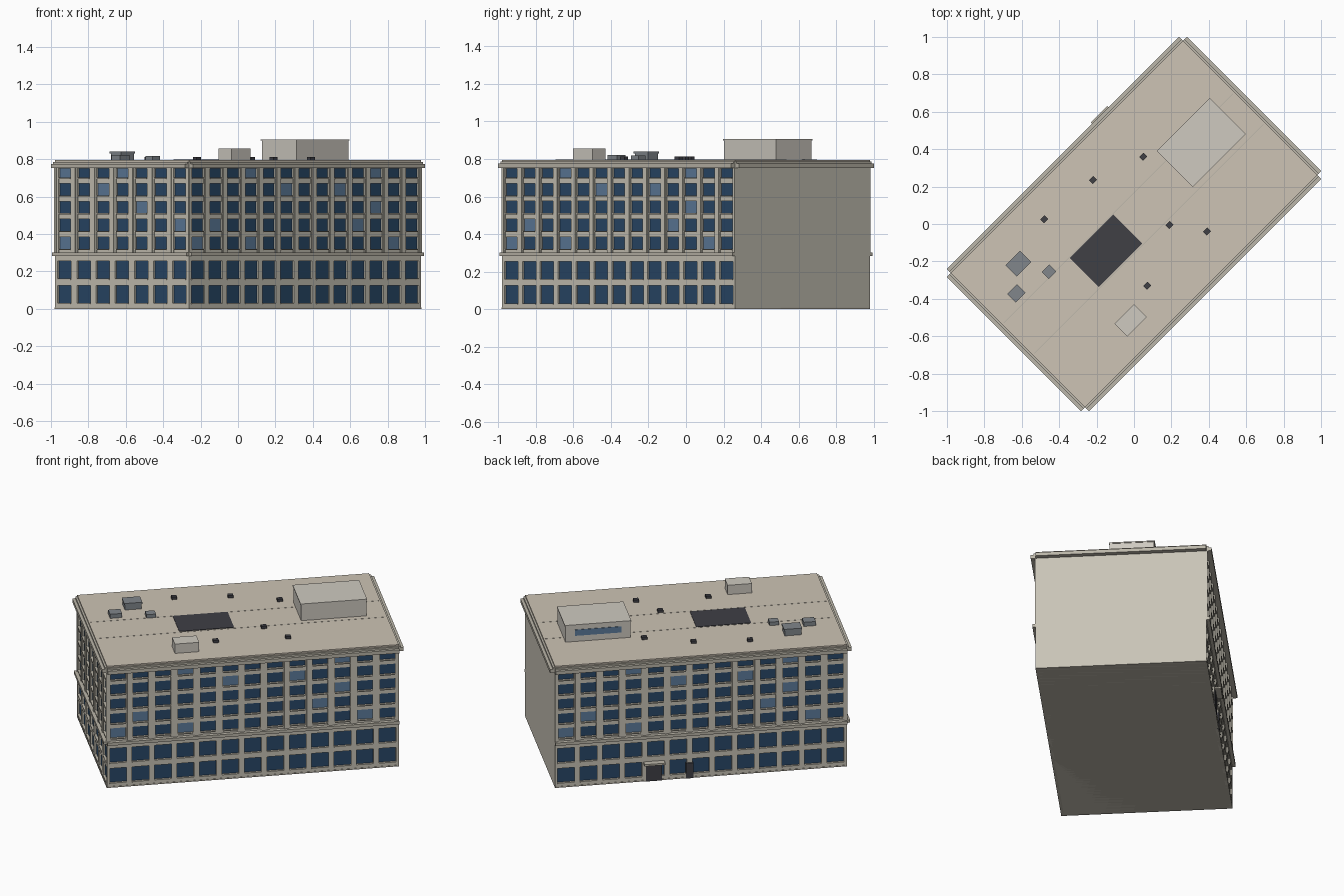
import bpy, bmesh
from math import radians
from mathutils import Matrix, Vector

if "Cube" in bpy.data.objects:
    bpy.data.objects.remove(bpy.data.objects["Cube"])

L, W, H = 1.755, 1.015, 0.795        # body length, width, height
REC = 0.015                          # window recess
TURN = Matrix.Rotation(radians(45), 4, 'Z')


def mat(name, r, g, b):
    m = bpy.data.materials.new(name)
    m.diffuse_color = (r, g, b, 1)
    m.use_nodes = True
    m.node_tree.nodes["Principled BSDF"].inputs["Base Color"].default_value = m.diffuse_color
    return m


STONE = mat("stone", 0.58, 0.55, 0.47)
TRIM = mat("trim", 0.50, 0.47, 0.40)
ROOF = mat("roof", 0.61, 0.55, 0.46)
PALE = mat("pale", 0.62, 0.59, 0.53)
GLASS = mat("dark_glass", 0.022, 0.065, 0.14)
LIGHT = mat("light_glass", 0.11, 0.20, 0.33)
METAL = mat("metal", 0.22, 0.24, 0.26)
DARK = mat("dark", 0.05, 0.05, 0.06)


def boxes(name, material, items, frame=Matrix()):
    """One object from boxes given as (x0, x1, y0, y1, z0, z1) in a local frame."""
    bm = bmesh.new()
    for x0, x1, y0, y1, z0, z1 in items:
        m = (TURN @ frame
             @ Matrix.Translation(((x0 + x1) / 2, (y0 + y1) / 2, (z0 + z1) / 2))
             @ Matrix.Diagonal((x1 - x0, y1 - y0, z1 - z0, 1)))
        bmesh.ops.create_cube(bm, size=1, matrix=m)
    me = bpy.data.meshes.new(name)
    bm.to_mesh(me)
    bm.free()
    me.materials.append(material)
    ob = bpy.data.objects.new(name, me)
    bpy.context.collection.objects.link(ob)
    return ob


def side_frame(angle, depth, length):
    """x runs left to right along a side, -y points outward, origin at its left corner."""
    return (Matrix.Rotation(radians(angle), 4, 'Z')
            @ Matrix.Translation((-length / 2, -depth / 2, 0)))


LOWER = [(0.03, 0.125), (0.16, 0.255)]
UPPER = [(0.32, 0.385), (0.415, 0.48), (0.51, 0.575), (0.605, 0.67), (0.70, 0.75)]


def facade(name, frame, length, cols, lit):
    step = length / cols
    piers, spandrels, sills, dark, light, pilasters = [], [], [], [], [], []
    for rows, width, zlo, zhi in ((LOWER, 0.102, 0, 0.29), (UPPER, 0.092, 0.29, 0.755)):
        # piers between window columns
        edge = (step - width) / 2
        for i in range(cols + 1):
            a, b = max(0, i * step - edge), min(length, i * step + edge)
            piers.append((a, b, 0, REC + 0.002, zlo, zhi))
            if rows is UPPER:
                pilasters.append((max(0, i * step - 0.014), min(length, i * step + 0.014),
                                  -0.005, 0.002, zlo, zhi))
        # horizontal bands above and below the windows
        cuts = [zlo] + [z for r in rows for z in r] + [zhi]
        setback = 0.004 if rows is UPPER else 0.0
        for z0, z1 in zip(cuts[::2], cuts[1::2]):
            for i in range(cols):
                spandrels.append((i * step + edge, (i + 1) * step - edge,
                                  setback, REC + 0.002, z0, z1))
        # panes and sills
        for r, (z0, z1) in enumerate(rows):
            for i in range(cols):
                a, b = i * step + edge, (i + 1) * step - edge
                pane = (a, b, REC - 0.004, REC + 0.002, z0, z1)
                (light if rows is UPPER and (i, r) in lit else dark).append(pane)
                sills.append((a, b, -0.004, REC, z0 - 0.005, z0 + 0.001))
    boxes(name + "_piers", STONE, piers, frame)
    boxes(name + "_pilasters", STONE, pilasters, frame)
    boxes(name + "_spandrels", STONE, spandrels, frame)
    boxes(name + "_sills", TRIM, sills, frame)
    boxes(name + "_windows", GLASS, dark, frame)
    boxes(name + "_light_windows", LIGHT, light, frame)
    boxes(name + "_belt_course", TRIM, [(0, length, -0.02, 0.005, 0.283, 0.302)], frame)


# main body: inset behind the three windowed sides, flush on the blank one
boxes("core", STONE, [(-L / 2 + REC, L / 2, -W / 2 + REC, W / 2 - REC, 0, 0.76)])
boxes("top_band", STONE, [(-L / 2, L / 2, -W / 2, W / 2, 0.752, H - 0.01)])
boxes("roof_slab", ROOF, [(-L / 2, L / 2, -W / 2, W / 2, H - 0.01, H)])
boxes("plinth", TRIM, [(-L / 2 - 0.002, L / 2, -W / 2 - 0.002, W / 2 + 0.002, 0, 0.008)])

long_lit = {(3, 4), (10, 4), (5, 3), (8, 3), (10, 2), (1, 1), (9, 1), (0, 0), (3, 0), (11, 0)}
short_lit = {(0, 4), (3, 4), (2, 3), (4, 2), (6, 1), (0, 0)}
front, end = side_frame(0, W, L), side_frame(-90, L, W)
back, blank = side_frame(180, W, L), side_frame(90, L, W)
facade("front", front, L, 13, long_lit)
facade("back", back, L, 13, long_lit)
facade("end", end, W, 7, short_lit)

# cornice on all four sides, corners left open
for name, f, n in (("front", front, L), ("back", back, L), ("end", end, W), ("blank", blank, W)):
    boxes(name + "_cornice", TRIM, [(0, n, -0.03, 0.005, 0.752, 0.775),
                                    (0, n, -0.012, 0.005, 0.775, 0.786)], f)

# entrances on the back
boxes("entrance_door", DARK, [(0.235, 0.33, W / 2 - 0.01, W / 2 + 0.006, 0, 0.115)])
boxes("entrance_canopy", TRIM, [(0.22, 0.345, W / 2 - 0.01, W / 2 + 0.04, 0.115, 0.127)])
boxes("service_door", DARK, [(0.046, 0.09, W / 2 - 0.01, W / 2 + 0.006, 0, 0.1)])

# roof seams and dark roof panel
boxes("roof_seams", TRIM, [(-L / 2 + 0.01, L / 2 - 0.01, v - 0.002, v + 0.002, H - 0.002, H + 0.001)
                           for v in (-0.113, 0.118)])
boxes("roof_panel", DARK, [(-0.372, -0.042, -0.105, 0.115, H - 0.002, H + 0.003)])

# rooftop rooms
boxes("penthouse", PALE, [(0.366, 0.758, -0.078, 0.186, H - 0.002, 0.901)])
boxes("penthouse_cap", PALE, [(0.362, 0.762, -0.082, 0.19, 0.899, 0.906)])
boxes("penthouse_window", LIGHT, [(0.42, 0.70, 0.18, 0.189, 0.833, 0.872)])
boxes("stair_room", PALE, [(-0.45, -0.304, -0.40, -0.304, H - 0.002, 0.856)])

# air handling units
boxes("roof_units", METAL, [(-0.636, -0.537, 0.25, 0.325, H - 0.002, 0.832),
                            (-0.743, -0.671, 0.15, 0.214, H - 0.002, 0.822),
                            (-0.53, -0.473, 0.115, 0.168, H - 0.002, 0.818)])
boxes("roof_unit_lid", METAL, [(-0.641, -0.532, 0.245, 0.33, 0.83, 0.84)])

# small vents
back_turn = TURN.inverted()
vents = []
for x, y in ((0.05, 0.36), (-0.22, 0.235), (-0.48, 0.025), (0.19, -0.005), (0.39, -0.04), (0.07, -0.33)):
    p = back_turn @ Vector((x, y, 0))
    vents.append((p.x - 0.016, p.x + 0.016, p.y - 0.014, p.y + 0.014, H - 0.002, 0.812))
boxes("roof_vents", DARK, vents)
